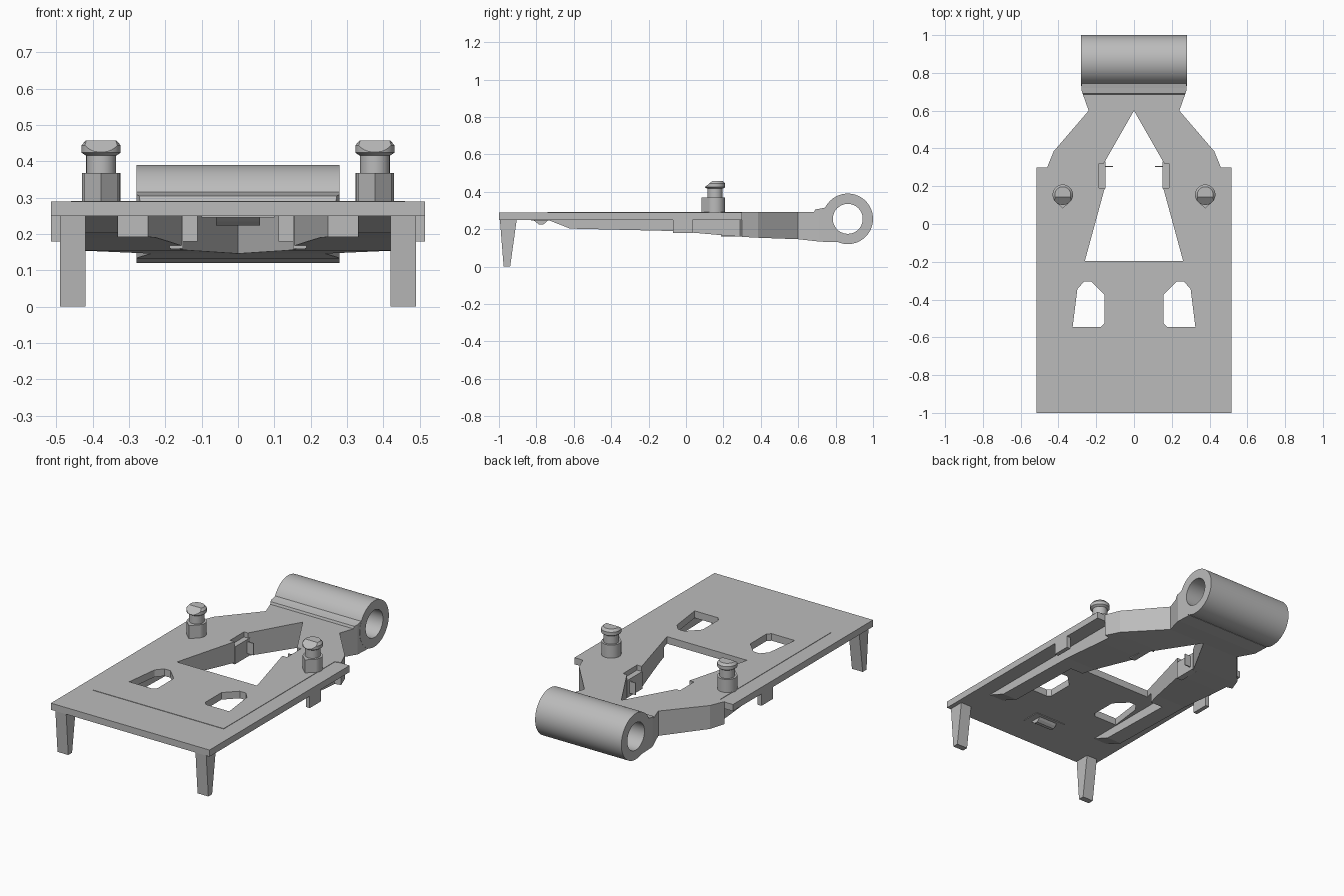
import bpy, bmesh, math
from mathutils import Vector

if "Cube" in bpy.data.objects:
    bpy.data.objects.remove(bpy.data.objects["Cube"], do_unlink=True)

grey = bpy.data.materials.new("plain grey")
grey.use_nodes = True
grey.diffuse_color = (0.5, 0.5, 0.5, 1)
grey.node_tree.nodes["Principled BSDF"].inputs["Base Color"].default_value = (0.5, 0.5, 0.5, 1)


def finish(name, bm):
    bmesh.ops.recalc_face_normals(bm, faces=bm.faces)
    mesh = bpy.data.meshes.new(name)
    bm.to_mesh(mesh)
    bm.free()
    mesh.materials.append(grey)
    obj = bpy.data.objects.new(name, mesh)
    bpy.context.collection.objects.link(obj)
    return obj


def prism(name, pts, lo, hi, axis="z"):
    """Extrude a 2D outline: (x, y) along z, (y, z) along x, or (x, z) along y."""
    place = {"z": lambda a, b, h: (a, b, h),
             "x": lambda a, b, h: (h, a, b),
             "y": lambda a, b, h: (a, h, b)}[axis]
    bm = bmesh.new()
    face = bm.faces.new([bm.verts.new(place(a, b, lo)) for a, b in pts])
    new = bmesh.ops.extrude_face_region(bm, geom=[face])["geom"]
    bmesh.ops.translate(bm, vec=Vector(place(0, 0, hi - lo)),
                        verts=[v for v in new if isinstance(v, bmesh.types.BMVert)])
    return finish(name, bm)


def box(name, x0, x1, y0, y1, z0, z1):
    return prism(name, [(x0, y0), (x1, y0), (x1, y1), (x0, y1)], z0, z1)


def circle(cx, cy, r, n=48):
    return [(cx + r * math.cos(math.tau * i / n), cy + r * math.sin(math.tau * i / n))
            for i in range(n)]


def lathe(name, profile, cx, cy, n=32):
    """Solid of revolution about a vertical line, from (radius, z) rings."""
    bm = bmesh.new()
    rings = [[bm.verts.new((x, y, z)) for x, y in circle(cx, cy, r, n)] for r, z in profile]
    for a, b in zip(rings, rings[1:]):
        for i in range(n):
            bm.faces.new((a[i], a[(i + 1) % n], b[(i + 1) % n], b[i]))
    bm.faces.new(rings[0])
    bm.faces.new(rings[-1])
    return finish(name, bm)


def mirrored(pts):
    return pts + [(-x, y) for x, y in reversed(pts) if x != 0]


def flip(pts, s):
    return [(s * x, y) for x, y in pts]


def carve(obj, cutter, operation="DIFFERENCE"):
    mod = obj.modifiers.new("carve", "BOOLEAN")
    mod.operation, mod.object, mod.solver = operation, cutter, "EXACT"
    graph = bpy.context.evaluated_depsgraph_get()
    graph.update()
    mesh = bpy.data.meshes.new_from_object(obj.evaluated_get(graph))
    obj.modifiers.clear()
    obj.data = mesh


def smooth(obj):
    bpy.ops.object.select_all(action="DESELECT")
    obj.select_set(True)
    bpy.context.view_layer.objects.active = obj
    bpy.ops.object.shade_smooth_by_angle(angle=math.radians(30))


# Cutters: centre opening, two windows, pocket under the deck
opening = prism("opening_cutter", [
    (0, 0.60), (0.16, 0.32), (0.185, 0.32), (0.185, 0.19), (0.155, 0.19), (0.26, -0.195),
    (-0.26, -0.195), (-0.155, 0.19), (-0.185, 0.19), (-0.185, 0.32), (-0.16, 0.32)], -0.1, 0.6)
window = [(0.155, -0.525), (0.175, -0.545), (0.325, -0.545), (0.30, -0.345),
          (0.265, -0.305), (0.225, -0.305), (0.155, -0.375)]
windows = [prism("window_cutter", flip(window, s), -0.1, 0.6) for s in (1, -1)]
pocket = box("pocket_cutter", -0.33, 0.33, -0.9, -0.15, 0, 0.25)
cutters = [opening, pocket] + windows

# Flat deck
deck = box("deck", -0.515, 0.515, -1, 0.30, 0.25, 0.289)
# Arms, side rails and neck: side profile trimmed to the plan outline
frame = prism("arm_frame", [
    (-0.74, 0.2915), (-0.74, 0.25), (-0.62, 0.203), (-0.07, 0.19), (0.05, 0.18), (0.22, 0.165),
    (0.36, 0.155), (0.60, 0.146), (0.72, 0.133), (0.81, 0.13), (0.80, 0.19), (0.765, 0.21),
    (0.765, 0.32), (0.72, 0.31), (0.69, 0.305), (0.685, 0.2915)], -0.6, 0.6, "x")
plan = prism("plan_cutter", mirrored([
    (0.279, 0.9), (0.279, 0.71), (0.24, 0.60), (0.425, 0.385), (0.46, 0.30), (0.425, 0.29),
    (0.425, -0.8)]), -0.1, 0.6)
carve(frame, plan, "INTERSECT")
for cutter in [opening] + windows:
    carve(deck, cutter)
    carve(frame, cutter)
carve(frame, pocket)

# Hinge barrel with bore
barrel = prism("hinge_barrel", circle(0.865, 0.255, 0.135, 64), -0.28, 0.28, "x")
bore = prism("bore_cutter", circle(0.865, 0.255, 0.08), -0.5, 0.5, "x")
carve(barrel, bore)
smooth(barrel)

for cutter in cutters + [plan, bore]:
    bpy.data.objects.remove(cutter, do_unlink=True)

# Small stepped boss under the front of the deck
prism("front_boss", [(-0.82, 0.252), (-0.80, 0.235), (-0.785, 0.224), (-0.765, 0.224),
                     (-0.75, 0.235), (-0.735, 0.252)], -0.06, 0.06, "x")
box("boss_pad", -0.10, 0.10, -0.83, -0.72, 0.246, 0.252)

for s, side in ((1, "left"), (-1, "right")):
    # Tapered front leg
    lo, hi = sorted((s * 0.42, s * 0.49))
    prism(side + "_leg", [(-0.995, 0.252), (-0.975, 0), (-0.94, 0), (-0.905, 0.252)], lo, hi, "x")

    # Side tab, and hook on the opening's edge
    lo, hi = sorted((s * 0.49, s * 0.515))
    box(side + "_side_tab", lo, hi, -0.07, 0.035, 0.18, 0.26)
    lo, hi = sorted((s * 0.152, s * 0.188))
    box(side + "_hook", lo, hi, 0.188, 0.33, 0.16, 0.262)
    lo, hi = sorted((s * 0.112, s * 0.155))
    box(side + "_hook_lip", lo, hi, 0.302, 0.308, 0.18, 0.25)

    # Locking post: keyed base, neck and chamfered head
    cx, cy = s * 0.377, 0.155
    smooth(lathe(side + "_post_base", [(0.053, 0.28), (0.053, 0.368)], cx, cy))
    prism(side + "_post_key", [(cx - 0.046, cy - 0.03), (cx, cy - 0.073), (cx + 0.046, cy - 0.03)],
          0.28, 0.368)
    smooth(lathe(side + "_post_neck", [(0.041, 0.36), (0.041, 0.425)], cx, cy))
    head = lathe(side + "_post_head", [(0.042, 0.416), (0.054, 0.424), (0.054, 0.444),
                                       (0.042, 0.458)], cx, cy)
    slant = prism("slant_cutter", [(cy - 0.08, 0.41), (cy - 0.05, 0.428), (cy - 0.012, 0.459),
                                   (cy - 0.012, 0.5), (cy - 0.08, 0.5)], cx - 0.1, cx + 0.1, "x")
    carve(head, slant)
    bpy.data.objects.remove(slant, do_unlink=True)
    smooth(head)
